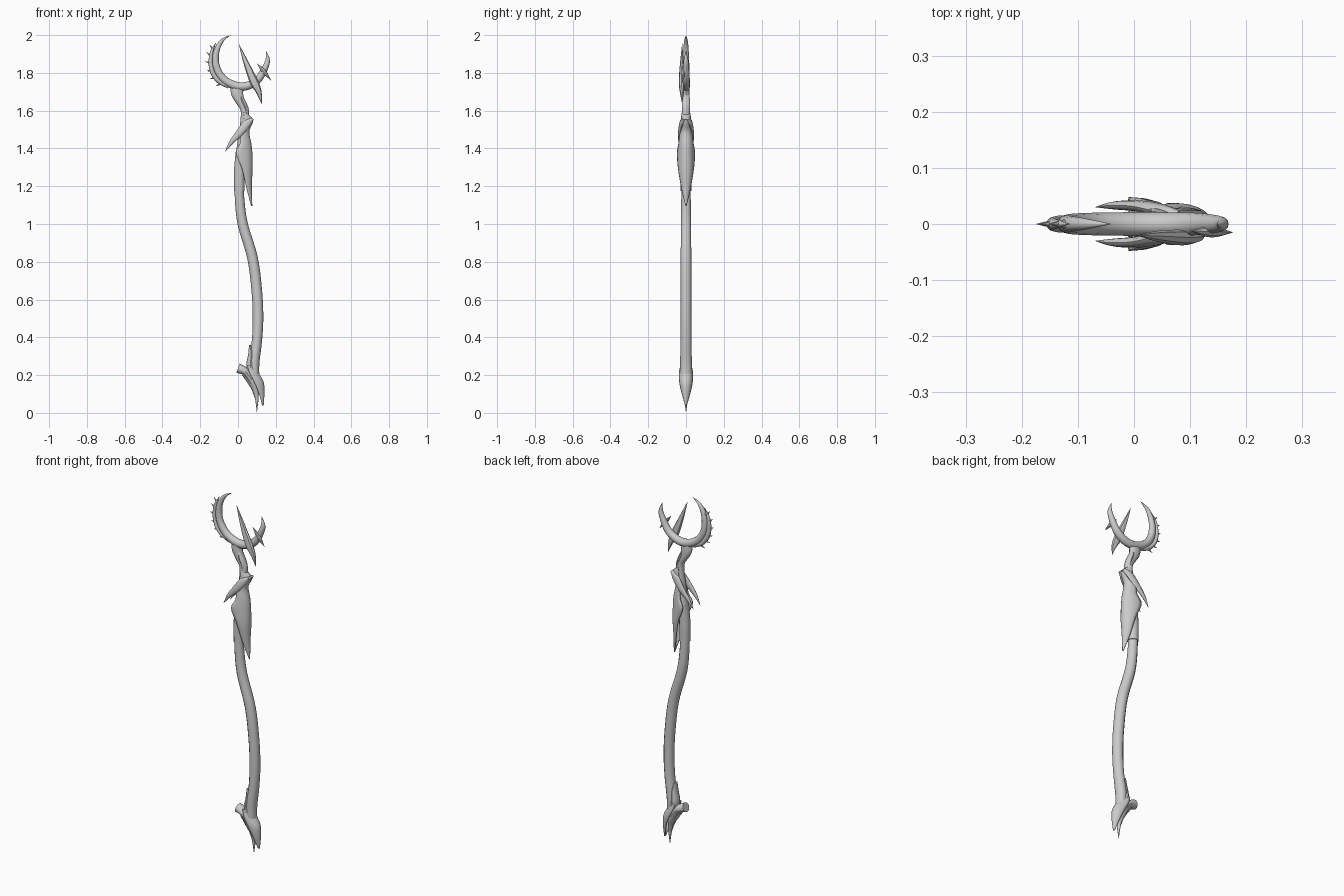
import bpy, bmesh, math
from mathutils import Vector


def spline(rows, steps):
    """Catmull-Rom interpolation through rows of numbers."""
    out = []
    n = len(rows)
    for i in range(n - 1):
        p0, p1, p2, p3 = rows[max(i - 1, 0)], rows[i], rows[i + 1], rows[min(i + 2, n - 1)]
        for s in range(steps):
            t = s / steps
            out.append([0.5 * (2 * b + (c - a) * t + (2 * a - 5 * b + 4 * c - d) * t * t
                               + (3 * b - a - 3 * c + d) * t ** 3)
                        for a, b, c, d in zip(p0, p1, p2, p3)])
    out.append(list(rows[-1]))
    return out


def finish(name, bm, angle=40):
    bmesh.ops.remove_doubles(bm, verts=bm.verts, dist=0.0001)
    bmesh.ops.recalc_face_normals(bm, faces=bm.faces)
    me = bpy.data.meshes.new(name)
    bm.to_mesh(me)
    bm.free()
    ob = bpy.data.objects.new(name, me)
    bpy.context.collection.objects.link(ob)
    bpy.ops.object.select_all(action='DESELECT')
    ob.select_set(True)
    bpy.context.view_layer.objects.active = ob
    bpy.ops.object.shade_smooth_by_angle(angle=math.radians(angle))
    return ob


def skin(bm, rings, closed):
    for r, q in zip(rings, rings[1:]):
        n = len(r)
        for k in range(n if closed else n - 1):
            bm.faces.new((r[k], r[(k + 1) % n], q[(k + 1) % n], q[k]))


def sweep(name, rows, sides=12, steps=5):
    """Elliptical sweep; each row is x, y, z, in-plane half width, y half width."""
    pts = spline(rows, steps)
    bm = bmesh.new()
    rings = []
    for i, (x, y, z, a, b) in enumerate(pts):
        p, q = pts[max(i - 1, 0)], pts[min(i + 1, len(pts) - 1)]
        t = Vector((q[0] - p[0], 0, q[2] - p[2])).normalized()
        side = Vector((t.z, 0, -t.x))
        a, b = max(a, 0), max(b, 0)
        rings.append([bm.verts.new(Vector((x, y, z)) + side * a * math.cos(u) + Vector((0, b * math.sin(u), 0)))
                      for u in (2 * math.pi * k / sides for k in range(sides))])
    skin(bm, rings, True)
    bm.faces.new(rings[0])
    bm.faces.new(rings[-1])
    return finish(name, bm)


def shell(name, rows, sides=12, steps=5):
    """Curved plate open towards -x; rows are z, spine x, rim x, half width."""
    bm = bmesh.new()
    rings = []
    for z, xs, xr, w in spline(rows, steps):
        rings.append([bm.verts.new((xr + (xs - xr) * math.cos(u), w * math.sin(u), z))
                      for u in (math.pi * (k / sides - 0.5) for k in range(sides + 1))])
    skin(bm, rings, False)
    ob = finish(name, bm)
    mod = ob.modifiers.new("thickness", 'SOLIDIFY')
    mod.thickness = 0.006
    return ob


# Curved shaft and collar
sweep("shaft", [(.09, 0, .17, .024, .03), (.085, 0, .26, .028, .031), (.1, 0, .38, .027, .029),
                (.106, 0, .5, .028, .028), (.1, 0, .64, .028, .028), (.077, 0, .82, .028, .028),
                (.025, 0, 1.0, .027, .027), (.008, 0, 1.14, .025, .025), (.007, 0, 1.25, .024, .024)])
sweep("shaft_collar", [(.007, 0, 1.175, .028, .028), (.007, 0, 1.27, .029, .029), (.014, 0, 1.38, .026, .03)])

# Neck with a twisted knot below the crescent
sweep("neck", [(.012, 0, 1.36, .025, .028), (.03, 0, 1.48, .026, .026), (.036, 0, 1.56, .022, .023),
               (.034, 0, 1.61, .022, .021), (.012, 0, 1.65, .024, .02), (-.004, 0, 1.69, .032, .019),
               (-.004, 0, 1.73, .036, .016)])
sweep("neck_knot", [(.045, 0, 1.58, .006, .02), (.038, 0, 1.62, .013, .022), (.022, 0, 1.66, .012, .021),
                    (.01, 0, 1.7, .006, .012)])

# Crescent head
sweep("crescent", [(-.04, 0, 2.0, 0, 0), (-.087, 0, 1.968, .01, .01), (-.116, 0, 1.905, .016, .015),
                   (-.114, 0, 1.83, .019, .018), (-.077, 0, 1.767, .021, .02), (-.013, 0, 1.732, .022, .021),
                   (.05, 0, 1.732, .022, .021), (.108, 0, 1.767, .02, .02), (.145, 0, 1.83, .016, .016),
                   (.157, 0, 1.873, .011, .011), (.147, 0, 1.92, 0, 0)])
sweep("crescent_outer_blade", [(-.114, 0, 1.963, 0, 0), (-.138, 0, 1.915, .008, .008),
                               (-.145, 0, 1.857, .011, .012), (-.133, 0, 1.8, .013, .015),
                               (-.1, 0, 1.755, .012, .015), (-.05, 0, 1.725, .008, .01)])
for i, deg in enumerate((153, 167, 182, 198, 213, 229)):
    u = math.radians(deg)
    v = u - math.radians(3)
    sweep(f"crescent_thorn_{i + 1}",
          [(.005 + r * math.cos(w), 0, 1.86 + r * math.sin(w), a, a)
           for r, w, a in ((.145, u, .008), (.16, u, .005), (.181, v, 0))], 8, 2)

# Shard and small thorn in front of the crescent
sweep("shard", [(.003, -.02, 1.957, 0, 0), (.044, -.022, 1.85, .014, .01), (.084, -.024, 1.755, .022, .014),
                (.11, -.022, 1.7, .015, .011), (.126, -.02, 1.635, 0, 0)], 8)
sweep("crescent_side_thorn", [(.1, -.012, 1.85, 0, 0), (.137, -.014, 1.808, .011, .01),
                              (.177, -.015, 1.758, 0, 0)], 8)

# Back guard plate and paired swept blades
shell("back_guard", [(1.59, .045, .03, .022), (1.55, .08, .03, .028), (1.49, .06, .015, .033),
                     (1.43, .07, .012, .04), (1.375, .076, -.01, .048), (1.29, .077, .022, .042),
                     (1.19, .073, .045, .025), (1.095, .076, .07, .003)])
for side, label in ((-1, "front"), (1, "back")):
    sweep(f"swept_blade_{label}",
          [(.08, .012 * side, 1.557, .006, .012), (.048, .024 * side, 1.532, .021, .012),
           (.008, .032 * side, 1.482, .019, .01), (-.036, .033 * side, 1.432, .011, .007),
           (-.07, .03 * side, 1.38, 0, 0)])

# Foot: spur, hooked claw, lower prong and outer guard
sweep("foot_spur", [(.063, 0, .36, .005, .012), (.07, 0, .31, .016, .025), (.066, 0, .25, .022, .031),
                    (.08, 0, .19, .024, .033)])
sweep("foot_claw", [(0, 0, .236, .026, .026), (.042, 0, .217, .021, .031), (.079, 0, .165, .022, .03),
                    (.098, 0, .095, .012, .014), (.1, 0, 0, 0, 0)])
sweep("foot_prong", [(.03, 0, .205, .01, .02), (.066, 0, .155, .011, .02), (.082, 0, .12, .008, .012),
                     (.088, 0, .075, 0, 0)], 8)
shell("foot_guard", [(.25, .1, .05, .03), (.215, .108, .06, .037), (.165, .135, .085, .036),
                     (.11, .14, .108, .025), (.04, .136, .128, .005)])
